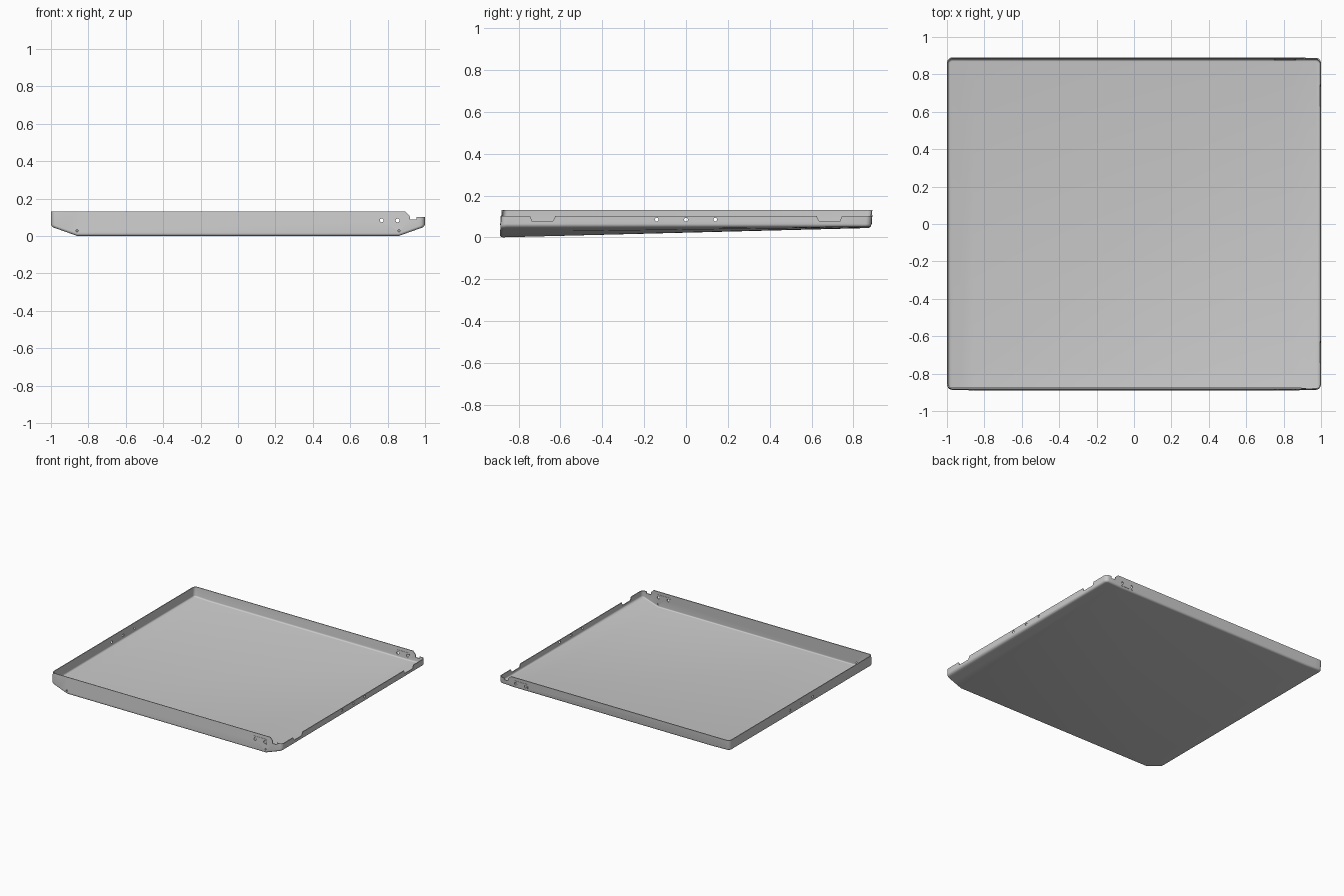
import bpy, bmesh, math

if "Cube" in bpy.data.objects:
    bpy.data.objects.remove(bpy.data.objects["Cube"])

H, TOP, R, BEND, THICK = 0.886, 0.13, 0.028, 0.015, 0.006
FOLD, SIDE_Z, BACK_Z = 0.86, 0.05, 0.045


def lean(y, z):
    return y + 0.07 * (z - 0.065)


def floor_z(x, y):
    # floor rises to the back, and folds up towards both sides
    base = BACK_Z * (y + H) / (2 * H)
    s = max(0.0, (abs(x) - FOLD) / (1 - FOLD))
    return base + s * (SIDE_Z - base)


def front_outline(d):
    arc = [math.radians(180 + 90 * k / 5) for k in range(6)]
    left = [(-1 + R + (R - d) * math.cos(a), -H + R + (R - d) * math.sin(a)) for a in arc]
    left += [(-0.93, -H + d), (-FOLD, -H + d)]
    return left + [(-x, y) for x, y in reversed(left)]


def new_object(name, bm):
    me = bpy.data.meshes.new(name)
    bm.to_mesh(me)
    bm.free()
    ob = bpy.data.objects.new(name, me)
    bpy.context.collection.objects.link(ob)
    return ob


def prism(name, pts, axis, span, leaning=False):
    bm = bmesh.new()
    ends = []
    for s in span:
        ring = []
        for p, q in pts:
            co = (p, s, q) if axis == 'y' else (s, p, q)
            if leaning:
                co = (co[0], lean(co[1], co[2]), co[2])
            ring.append(bm.verts.new(co))
        bm.faces.new(ring)
        ends.append(ring)
    n = len(pts)
    for i in range(n):
        j = (i + 1) % n
        bm.faces.new((ends[0][i], ends[0][j], ends[1][j], ends[1][i]))
    bmesh.ops.recalc_face_normals(bm, faces=bm.faces)
    return new_object(name, bm)


def circle(cx, cz, r, n=16):
    return [(cx + r * math.cos(2 * math.pi * k / n), cz + r * math.sin(2 * math.pi * k / n))
            for k in range(n)]


def apply_modifiers(ob):
    bpy.ops.object.select_all(action='DESELECT')
    ob.select_set(True)
    bpy.context.view_layer.objects.active = ob
    for m in list(ob.modifiers):
        bpy.ops.object.modifier_apply(modifier=m.name)


def cut(targets, pts, axis, span):
    c = prism("cutter", pts, axis, span)
    c.hide_render = True
    for ob in targets:
        m = ob.modifiers.new("cut", 'BOOLEAN')
        m.operation, m.solver, m.object = 'DIFFERENCE', 'EXACT', c
        apply_modifiers(ob)
    bpy.data.objects.remove(c)


# Tray shell: top rim, rounded bend rings, folded floor
bm = bmesh.new()
rings = []
for k in range(-1, 6):
    th = max(k, 0) * math.pi / 10
    d = BEND * (1 - math.cos(th))
    front = front_outline(d)
    loop = front + [(x, -y) for x, y in reversed(front)]
    ring = []
    for x, y in loop:
        z = TOP if k < 0 else floor_z(x, y) + BEND * (1 - math.sin(th))
        ring.append(bm.verts.new((x, lean(y, z), z)))
    rings.append(ring)
n = len(rings[0])
for up, low in zip(rings, rings[1:]):
    for i in range(n):
        j = (i + 1) % n
        bm.faces.new((low[i], low[j], up[j], up[i]))
base = rings[-1]
for i in range(n // 2 - 1):
    bm.faces.new((base[i], base[n - 1 - i], base[n - 2 - i], base[i + 1]))
tray = new_object("tray", bm)
sol = tray.modifiers.new("sheet", 'SOLIDIFY')
sol.thickness, sol.offset, sol.use_even_offset = THICK, -1, True
apply_modifiers(tray)

# Raised plates near the right end of front and back walls
plate_pts = [(0.757, 0.06), (0.858, 0.06), (0.866, 0.068), (0.866, 0.098),
             (0.858, 0.106), (0.757, 0.106), (0.749, 0.098), (0.749, 0.068)]
plates = [prism("front_plate", plate_pts, 'y', (-0.888, -0.878), True),
          prism("back_plate", plate_pts, 'y', (0.878, 0.888), True)]

# Lowered right wall with hooked notch at both corners
cut([tray], [(0.895, 0.15), (0.895, 0.13), (0.918, 0.107), (0.92, 0.088), (0.955, 0.088),
             (0.955, 0.102), (1.1, 0.102), (1.1, 0.15)], 'y', (-1.1, 1.1))

# Two recesses in the right wall
for s in (-1, 1):
    cut([tray], [(s * 0.745, 0.12), (s * 0.745, 0.1), (s * 0.735, 0.077),
                 (s * 0.637, 0.077), (s * 0.625, 0.1), (s * 0.625, 0.12)], 'x', (0.9, 1.1))

# Holes in side walls, plates and front wall
for y in (-0.14, 0, 0.14):
    cut([tray], circle(y, 0.085, 0.009), 'x', (-1.1, 1.1))
for x in (0.768, 0.853):
    cut([tray] + plates, circle(x, 0.083, 0.01), 'y', (-1.1, 1.1))
for x in (-0.86, 0.86):
    cut([tray], circle(x, 0.028, 0.006), 'y', (-1.1, -0.8))

# Smooth the bends, keep sheet edges sharp
bpy.ops.object.select_all(action='DESELECT')
tray.select_set(True)
bpy.context.view_layer.objects.active = tray
bpy.ops.object.shade_smooth_by_angle(angle=math.radians(30))
